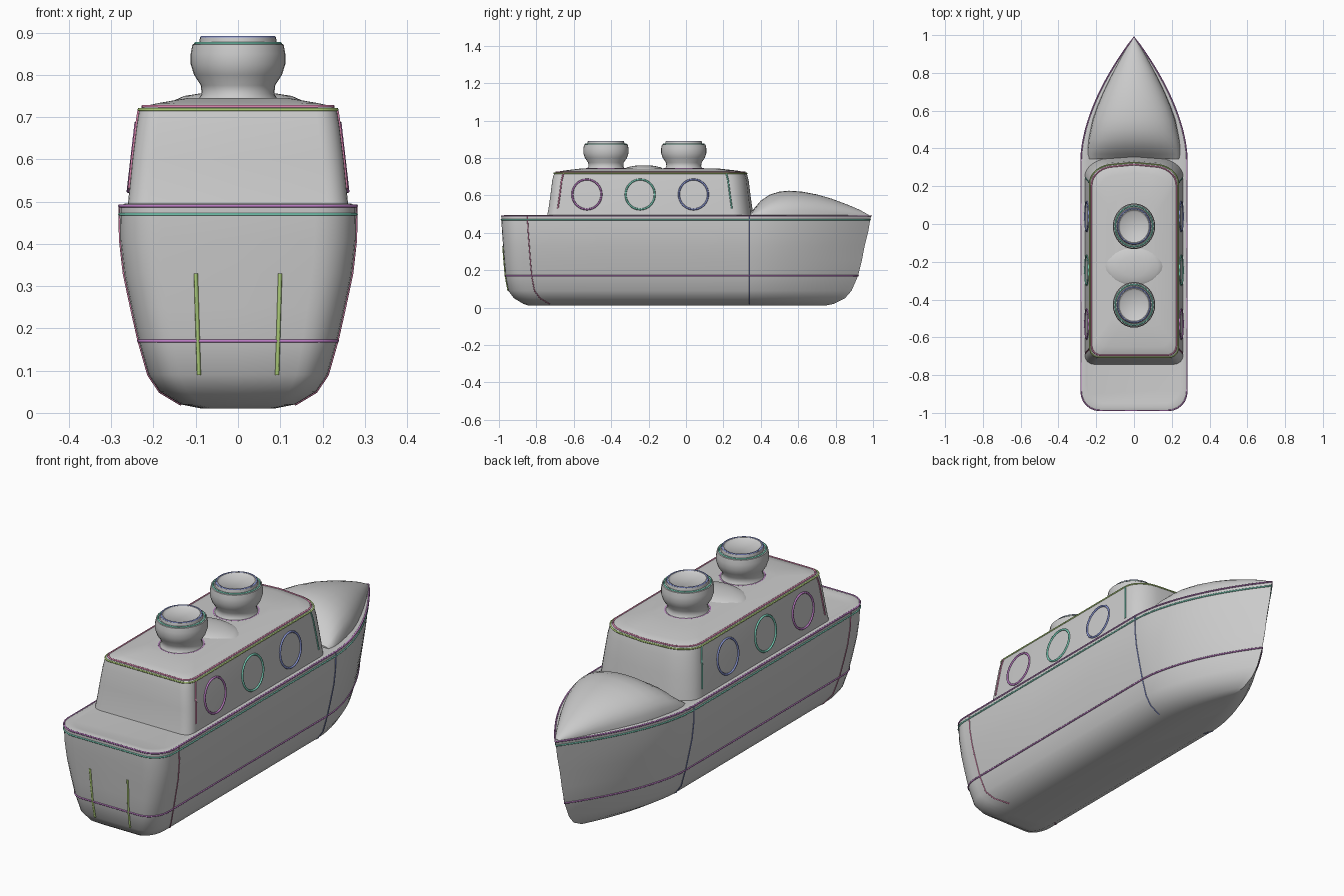
import bpy, bmesh
from math import sin, cos, pi, radians

if "Cube" in bpy.data.objects:
    bpy.data.objects.remove(bpy.data.objects["Cube"])

# (z, half width, stern y, bow y) from keel to deck
HULL = [(0.01, .085, -.84, .74), (0.02, .135, -.87, .79), (0.05, .185, -.92, .85),
        (0.09, .212, -.95, .885), (0.17, .235, -.965, .92), (0.25, .253, -.972, .94),
        (0.33, .27, -.978, .955), (0.41, .279, -.984, .975), (0.47, .28, -.987, .985),
        (0.49, .28, -.987, .99), (0.495, .268, -.97, .97), (0.49, .25, -.95, .93)]
# (z, half width, aft y, fore y) of the cabin, roof crown last
CABIN = [(0.48, .262, -.745, .35), (0.53, .257, -.735, .345), (0.60, .25, -.725, .335),
         (0.68, .24, -.715, .325), (0.718, .234, -.705, .315), (0.725, .225, -.695, .305),
         (0.733, .19, -.65, .26), (0.745, .12, -.55, .15)]


def corner(cx, cy, rx, ry, a0, a1, n=6):
    return [(cx + rx * cos(radians(a0 + (a1 - a0) * i / n)),
             cy + ry * sin(radians(a0 + (a1 - a0) * i / n))) for i in range(n + 1)]


def mirrored(half):
    return half + [(-x, y) for x, y in reversed(half) if x > 1e-5]


def hull_outline(w, stern, bow):
    half = [(0, stern)] + corner(w - w * .35, stern + .1, w * .35, .1, -90, 0)
    half += [(w, -.4), (w, 0)]
    half += [(w * (1 - (i / 16) ** 1.75), .34 + (bow - .34) * i / 16) for i in range(17)]
    return mirrored(half)


def cabin_outline(w, aft, fore):
    half = [(0, aft)] + corner(w - .05, aft + .05, .05, .05, -90, 0)
    half += corner(w * .45, fore - .1, w * .55, .1, 0, 90, 8)
    half[-1] = (w * .45, fore)
    return mirrored(half + [(0, fore + .01)])


def finish(bm, name, angle=40):
    bmesh.ops.recalc_face_normals(bm, faces=bm.faces)
    me = bpy.data.meshes.new(name)
    bm.to_mesh(me)
    bm.free()
    ob = bpy.data.objects.new(name, me)
    bpy.context.collection.objects.link(ob)
    bpy.ops.object.select_all(action='DESELECT')
    ob.select_set(True)
    bpy.context.view_layer.objects.active = ob
    bpy.ops.object.shade_smooth_by_angle(angle=radians(angle))
    return ob


def loft(name, rings, angle=40):
    bm = bmesh.new()
    loops = [[bm.verts.new(p) for p in ring] for ring in rings]
    for a, b in zip(loops, loops[1:]):
        for i in range(len(a)):
            j = (i + 1) % len(a)
            bm.faces.new((a[i], a[j], b[j], b[i]))
    bm.faces.new(loops[0])
    bm.faces.new(loops[-1])
    bmesh.ops.remove_doubles(bm, verts=bm.verts, dist=1e-5)
    return finish(bm, name, angle)


PALETTE = [(.5, .2, .55, 1), (.2, .65, .5, 1), (.25, .3, .65, 1), (.75, .25, .45, 1), (.45, .65, .2, 1)]
MATS = []
for k, c in enumerate(PALETTE):
    m = bpy.data.materials.new("trim_%d" % k)
    m.diffuse_color = c
    m.use_nodes = True
    m.node_tree.nodes["Principled BSDF"].inputs["Base Color"].default_value = m.diffuse_color
    MATS.append(m)


def trim(name, pts, color, closed=True, r=.006):
    cu = bpy.data.curves.new(name, 'CURVE')
    cu.dimensions = '3D'
    cu.bevel_depth = r
    cu.bevel_resolution = 1
    cu.use_fill_caps = True
    sp = cu.splines.new('POLY')
    sp.points.add(len(pts) - 1)
    for p, co in zip(sp.points, pts):
        p.co = (*co, 1)
    sp.use_cyclic_u = closed
    cu.materials.append(MATS[color])
    ob = bpy.data.objects.new(name, cu)
    bpy.context.collection.objects.link(ob)


# Hull and cabin
loft("hull", [[(x, y, z) for x, y in hull_outline(w, s, b)] for z, w, s, b in HULL])
loft("cabin", [[(x, y, z) for x, y in cabin_outline(w, a, f)] for z, w, a, f in CABIN])

# Rounded foredeck: arched sections (y, half width, height)
DOME = [(.345, .24, .02), (.37, .245, .05), (.40, .245, .085), (.45, .24, .118), (.50, .23, .133), (.55, .22, .138),
        (.62, .196, .133), (.70, .162, .118), (.78, .123, .095), (.86, .08, .065), (.93, .04, .035), (.975, .01, .01)]
loft("foredeck", [[(w * cos(pi * i / 16), y, .487 + h * sin(pi * i / 16) ** .85 if 0 < i < 16 else .487)
                   for i in range(17)] for y, w, h in DOME])

# Low roof hump between the funnels
HUMP = [(.72, 1), (.735, .95), (.75, .75), (.758, .45), (.761, .15)]
loft("roof_hump", [[(.17 * s * cos(pi * i / 16), -.225 + .12 * s * sin(pi * i / 16), z)
                    for i in range(32)] for z, s in HUMP])

# Funnels with flared bowls
FUNNEL = [(.72, .115), (.74, .095), (.755, .086), (.775, .088), (.80, .104), (.825, .112), (.85, .112),
          (.872, .108), (.875, .092), (.888, .09), (.89, .08), (.882, .07)]
for name, cy in (("fore_funnel", -.012), ("aft_funnel", -.428)):
    loft(name, [[(r * cos(pi * i / 16), cy + 1.08 * r * sin(pi * i / 16), z) for i in range(32)]
                for z, r in FUNNEL])
    for k, (z, r) in enumerate(((.742, .097), (.874, .1), (.888, .086))):
        trim("%s_ring_%d" % (name, k),
             [(r * cos(pi * i / 12), cy + 1.08 * r * sin(pi * i / 12), z) for i in range(24)], k, r=.004)

# Rim, waterline and roof edge trims
for name, lv, fn, col in (("deck_rim", HULL[9], hull_outline, 0), ("deck_lower_rim", HULL[8], hull_outline, 1),
                          ("waterline", HULL[4], hull_outline, 0), ("roof_rim", CABIN[5], cabin_outline, 3),
                          ("roof_lower_rim", CABIN[4], cabin_outline, 4)):
    trim(name, [(x, y, lv[0]) for x, y in fn(*lv[1:])], col, r=.004)

for side, tag in ((1, "right"), (-1, "left")):
    # Porthole rings lying on the sloped cabin wall
    for k, cy in enumerate((-.53, -.245, .04)):
        trim("%s_porthole_%d" % (tag, k),
             [(side * (.25 - .115 * .08 * sin(pi * i / 16)), cy + .078 * cos(pi * i / 16),
               .605 + .08 * sin(pi * i / 16)) for i in range(32)], (0, 1, 2)[k], r=.005)
    # Hull seams, transom ribs and cabin corner posts
    trim(tag + "_fore_seam", [(side * w, .34, z) for z, w, s, b in HULL[1:10]], 2, False, .003)
    trim(tag + "_aft_seam", [(side * w, s + .14, z) for z, w, s, b in HULL[1:10]], 3, False, .003)
    trim(tag + "_transom_rib", [(side * (.09 + .03 * z), s, z) for z, w, s, b in HULL[3:7]], 4, False, .005)
    trim(tag + "_cabin_post", [(side * w, a + .05, z) for z, w, a, f in CABIN[1:5]], 3, False, .004)
    trim(tag + "_fore_post", [(side * w, f - .1, z) for z, w, a, f in CABIN[1:5]], 1, False, .004)
